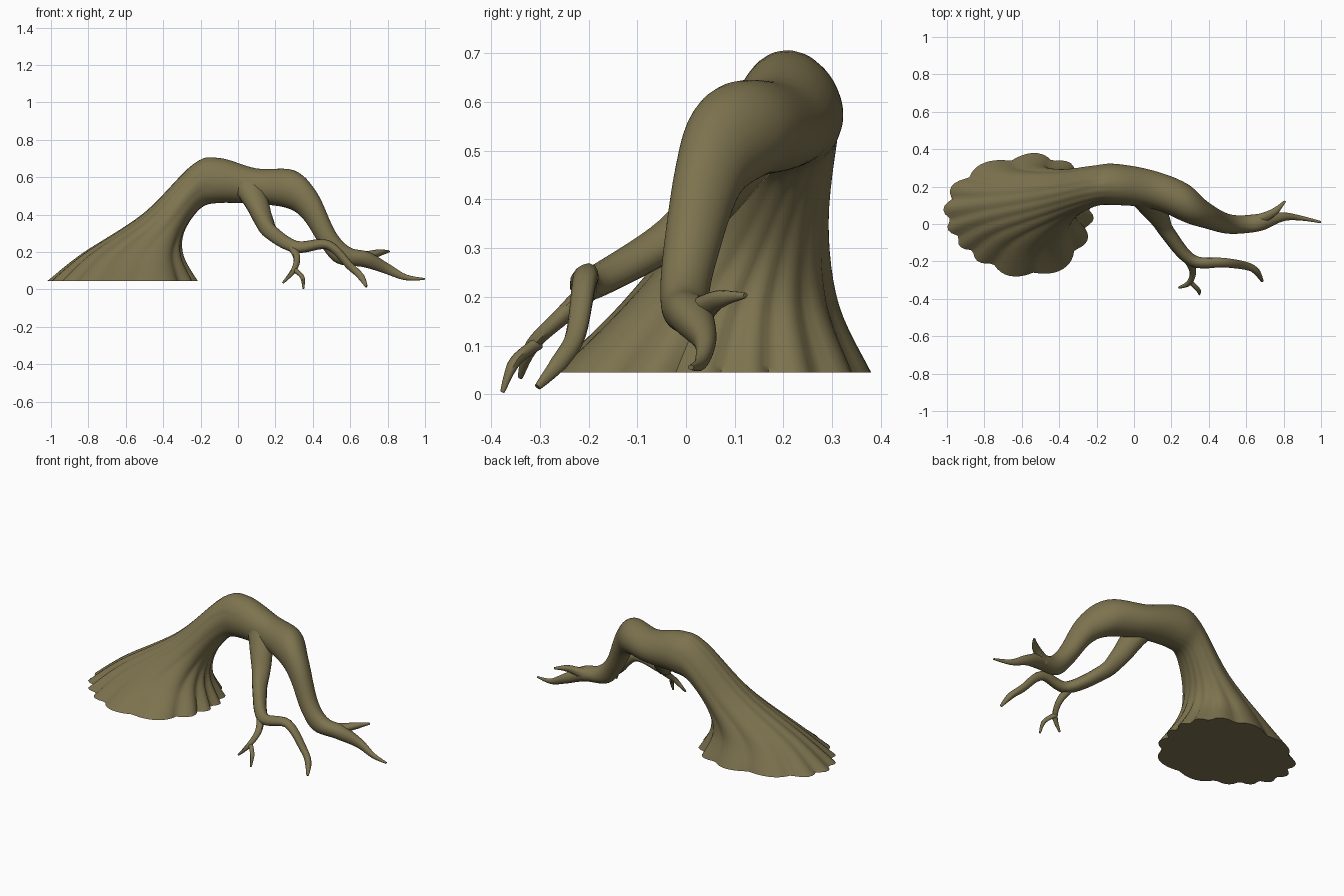
import bpy, bmesh, math
from mathutils import Vector

if "Cube" in bpy.data.objects:
    bpy.data.objects.remove(bpy.data.objects["Cube"])

bark = bpy.data.materials.new("olive brown bark")
bark.diffuse_color = (0.205, 0.171, 0.078, 1)
bark.use_nodes = True
bark.node_tree.nodes["Principled BSDF"].inputs["Base Color"].default_value = bark.diffuse_color


def spline(rows, steps):
    """Catmull-Rom interpolation of rows of numbers."""
    out = []
    for i in range(len(rows) - 1):
        p = [rows[max(i - 1, 0)], rows[i], rows[i + 1], rows[min(i + 2, len(rows) - 1)]]
        for s in range(steps):
            t = s / steps
            out.append([b + 0.5 * t * (c - a + t * (2 * a - 5 * b + 4 * c - d + t * (3 * (b - c) + d - a)))
                        for a, b, c, d in zip(*p)])
    out.append(list(rows[-1]))
    return out


def loft(name, rings):
    """Skin a list of closed rings and cap both ends."""
    bm = bmesh.new()
    loops = [[bm.verts.new(p) for p in ring] for ring in rings]
    n = len(loops[0])
    for a, b in zip(loops, loops[1:]):
        for i in range(n):
            bm.faces.new((a[i], a[(i + 1) % n], b[(i + 1) % n], b[i]))
    bm.faces.new(loops[0][::-1])
    bm.faces.new(loops[-1])
    bmesh.ops.recalc_face_normals(bm, faces=bm.faces)
    me = bpy.data.meshes.new(name)
    bm.to_mesh(me)
    bm.free()
    ob = bpy.data.objects.new(name, me)
    bpy.context.collection.objects.link(ob)
    me.materials.append(bark)
    bpy.ops.object.select_all(action='DESELECT')
    ob.select_set(True)
    bpy.context.view_layer.objects.active = ob
    bpy.ops.object.shade_smooth_by_angle(angle=math.radians(50))


def branch(name, r0, r1, path, n=12):
    """Knotty tube through (x, y, z) points, thinning quickly at first from r0 to r1."""
    pts = [Vector(p) for p in spline(path, 6)]
    last = len(pts) - 1
    rings = []
    side = None
    for k, c in enumerate(pts):
        t = (pts[min(k + 1, last)] - pts[max(k - 1, 0)]).normalized()
        side = side or t.orthogonal()
        side = (side - t * side.dot(t)).normalized()
        up = t.cross(side)
        taper = r1 + (r0 - r1) * (1 - k / last) ** 2
        if k > last - 5:                       # pointed tip
            taper *= 0.4 + 0.12 * (last - k)
        ring = []
        for i in range(n):
            a = math.tau * i / n
            r = taper * (1 + 0.07 * math.sin(3 * a + k * 0.25))
            ring.append(c + side * r * math.cos(a) + up * r * math.sin(a))
        rings.append(ring)
    loft(name, rings)


# Trunk sections: upper x z, lower x z, y min, y max
trunk = [
    (-0.99, 0.045, -0.21, 0.045, -0.27, 0.375),
    (-0.82, 0.19, -0.285, 0.18, -0.13, 0.31),
    (-0.5, 0.405, -0.285, 0.305, 0, 0.29),
    (-0.24, 0.665, -0.2, 0.43, 0.09, 0.31),
    (-0.1, 0.7, -0.1, 0.46, 0.1, 0.32),
    (0.1, 0.645, 0.1, 0.455, 0.08, 0.285),
    (0.3, 0.635, 0.26, 0.435, 0.005, 0.215),
    (0.42, 0.52, 0.35, 0.375, -0.025, 0.12),
    (0.52, 0.31, 0.445, 0.23, -0.05, 0.06),
    (0.6, 0.225, 0.53, 0.14, -0.052, 0.045),
    (0.7, 0.2, 0.67, 0.12, -0.035, 0.055),
    (0.81, 0.135, 0.785, 0.085, 0.015, 0.062),
    (0.9, 0.08, 0.89, 0.05, 0.018, 0.044),
    (1, 0.06, 0.998, 0.05, 0.004, 0.016),
]
N = 98
rings = []
for k, (ux, uz, lx, lz, y0, y1) in enumerate(spline(trunk, 6)):
    c = Vector((ux + lx, y0 + y1, uz + lz)) / 2
    a = Vector((ux - lx, 0, uz - lz)) / 2
    b = Vector((0, y1 - y0, 0)) / 2
    mix = max(0, 1 - k / 26)                           # root folds fade up the trunk
    ring = []
    for i in range(N):
        t = math.tau * i / N
        w = t + 0.22 * math.sin(2 * t + 0.6) + 0.004 * k
        fine = abs(math.sin(7 * w)) - 0.65             # narrow root folds
        broad = 0.5 * math.sin(3 * t + 1 + 0.05 * k)   # slow twisting bulges
        f = 1 + (0.04 + 0.055 * mix) * (fine * mix + broad)
        ring.append(c + (a * math.cos(t) + b * math.sin(t)) * f)
    rings.append(ring)
loft("trunk", rings)

# Short fork near the trunk tip
branch("tip_fork", 0.036, 0.014, [(0.66, 0.02, 0.165), (0.75, 0.065, 0.195), (0.808, 0.122, 0.203)])

# Drooping side limb with its outer twig
branch("side_limb", 0.078, 0.017, [
    (0.04, 0.17, 0.57), (0.095, 0.095, 0.465), (0.135, 0.03, 0.375), (0.18, -0.05, 0.305),
    (0.31, -0.195, 0.225), (0.48, -0.205, 0.238), (0.6, -0.225, 0.125),
    (0.655, -0.255, 0.072), (0.686, -0.305, 0.015)])

# Hanging twig and its fork
branch("hanging_twig", 0.026, 0.013, [
    (0.285, -0.18, 0.235), (0.314, -0.25, 0.165), (0.295, -0.315, 0.1), (0.24, -0.34, 0.035)], 10)
branch("twig_fork", 0.014, 0.011, [
    (0.298, -0.305, 0.105), (0.342, -0.35, 0.068), (0.35, -0.377, 0.004)], 10)
